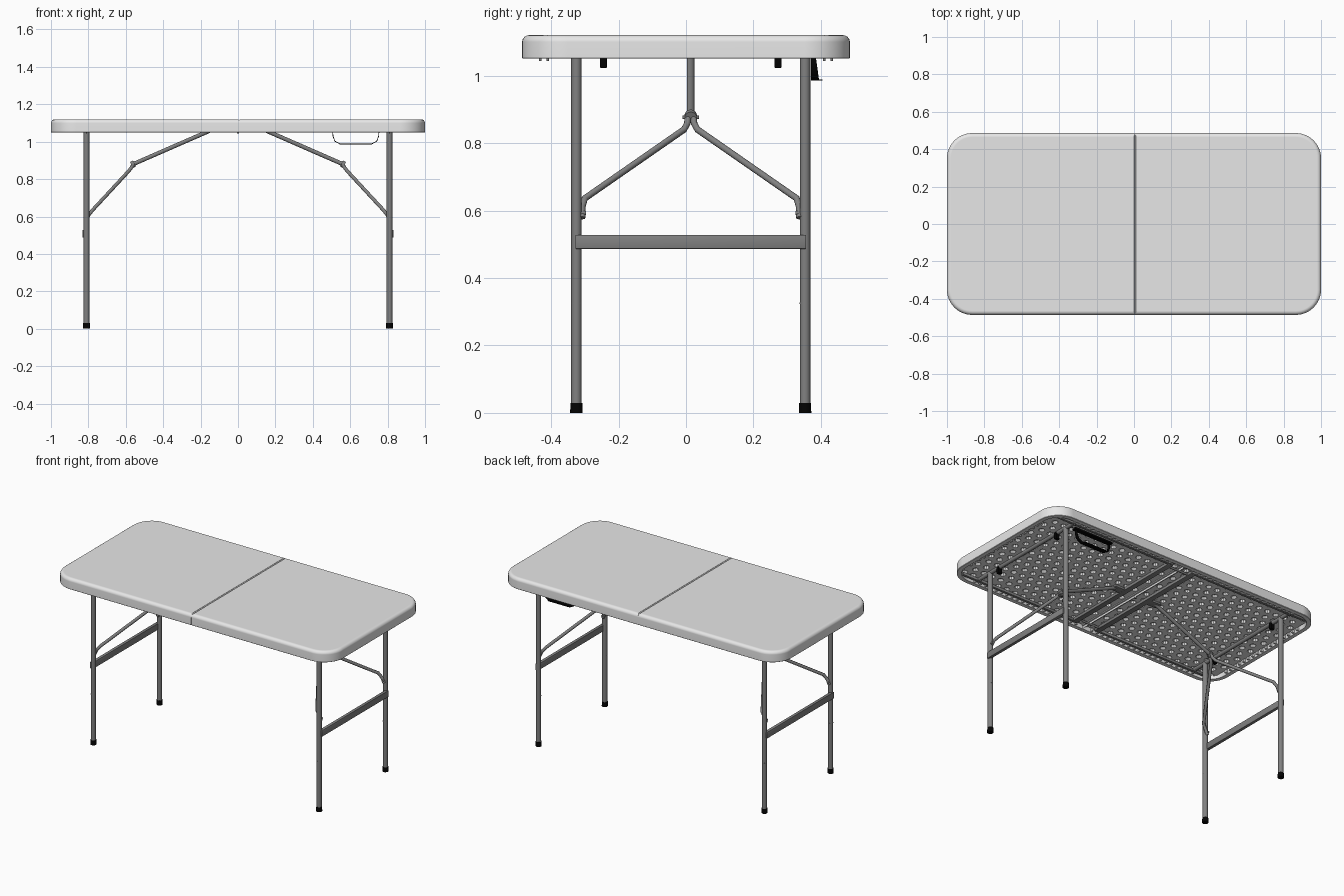
import bpy, bmesh, math
from mathutils import Vector, Matrix

if "Cube" in bpy.data.objects:
    bpy.data.objects.remove(bpy.data.objects["Cube"])


def material(name, value):
    m = bpy.data.materials.new(name)
    m.use_nodes = True
    color = (value, value, value, 1)
    m.diffuse_color = color
    m.node_tree.nodes["Principled BSDF"].inputs["Base Color"].default_value = color
    return m


PLASTIC = material("light grey plastic", 0.8)
STEEL = material("grey steel", 0.22)
BLACK = material("black rubber", 0.001)

MID = 0.014      # centre line of the folding frame in y
LEG_X = 0.81
LEG_Y = 0.339
SEAM_X = 0.005


def finish(name, bm, mat, smooth=True):
    bmesh.ops.recalc_face_normals(bm, faces=bm.faces)
    me = bpy.data.meshes.new(name)
    bm.to_mesh(me)
    bm.free()
    ob = bpy.data.objects.new(name, me)
    bpy.context.collection.objects.link(ob)
    me.materials.append(mat)
    if smooth:
        bpy.ops.object.select_all(action="DESELECT")
        ob.select_set(True)
        bpy.context.view_layer.objects.active = ob
        bpy.ops.object.shade_smooth_by_angle(angle=math.radians(35))
    return ob


def box(name, center, size, mat, bevel=0.0):
    bm = bmesh.new()
    bmesh.ops.create_cube(bm, size=1, matrix=Matrix.Translation(center) @ Matrix.Diagonal((*size, 1)))
    if bevel:
        bmesh.ops.bevel(bm, geom=bm.edges[:], offset=bevel, segments=2, affect="EDGES", profile=0.5)
    return finish(name, bm, mat, bevel > 0)


def rod(name, a, b, r, mat, r2=None):
    a, b = Vector(a), Vector(b)
    d = b - a
    bm = bmesh.new()
    m = Matrix.Translation((a + b) / 2) @ d.to_track_quat("Z", "Y").to_matrix().to_4x4()
    bmesh.ops.create_cone(bm, cap_ends=True, segments=16, radius1=r, radius2=r2 or r, depth=d.length, matrix=m)
    return finish(name, bm, mat)


def tube(name, points, r, mat):
    cu = bpy.data.curves.new(name, "CURVE")
    cu.dimensions = "3D"
    cu.bevel_depth, cu.bevel_resolution, cu.use_fill_caps = r, 3, True
    sp = cu.splines.new("POLY")
    sp.points.add(len(points) - 1)
    for p, co in zip(sp.points, points):
        p.co = (*co, 1)
    sp.use_smooth = True
    ob = bpy.data.objects.new(name, cu)
    bpy.context.collection.objects.link(ob)
    cu.materials.append(mat)
    bpy.ops.object.select_all(action="DESELECT")
    ob.select_set(True)
    bpy.context.view_layer.objects.active = ob
    bpy.ops.object.convert(target="MESH")


# Half of the table top: rounded outline rings lofted from recess to top face.
# The halves touch along the seam and part into a shallow groove on top.
def outline(side, inset, z):
    x_out, y, r = 1 - inset, 0.486 - inset, 0.135 - inset
    x_seam = SEAM_X + side * (0.005 if z > 1.117 else 0.0002)
    pts = [(x_seam, -y)]
    for k, sy in ((0, -1), (1, 1)):
        for i in range(13):
            a = math.radians(-90 + 90 * k + 7.5 * i)
            pts.append((side * (x_out - r + r * math.cos(a)), sy * (y - r) + r * math.sin(a)))
    pts.append((x_seam, y))
    return [(px, py, z) for px, py in pts]


def top_half(name, side):
    bm = bmesh.new()
    profile = [(0.034, 1.087), (0.03, 1.054), (0.027, 1.05), (0.002, 1.05), (0, 1.052), (0, 1.1),
               (0.002, 1.108), (0.007, 1.115), (0.014, 1.119), (0.022, 1.12)]
    rings = [[bm.verts.new(c) for c in outline(side, i, z)] for i, z in profile]
    for a, b in zip(rings, rings[1:]):
        for i in range(len(a)):
            j = (i + 1) % len(a)
            bm.faces.new((a[i], a[j], b[j], b[i]))
    bm.faces.new(rings[0])
    bm.faces.new(rings[-1])
    ob = finish(name, bm, PLASTIC)
    ob.modifiers.new("Flat top shading", "WEIGHTED_NORMAL").keep_sharp = True


# Underside skin: staggered cells, each with a round dimple pressed upward
def underside(name, side):
    x0, x1, y1 = 0.012, 0.958, 0.446
    nx, ny = 15, 15
    w, h = (x1 - x0) / nx, 2 * y1 / ny
    bm = bmesh.new()
    for row in range(ny):
        cy = -y1 + (row + 0.5) * h
        shift = 0.5 * (row % 2)
        for col in range(nx + row % 2):
            cx = x0 + (col + 0.5 - shift) * w
            rings = [[], [], []]
            partial = cx < x0 + 0.4 * w or cx > x1 - 0.4 * w
            for i in range(8):
                a = i * math.pi / 4
                c, s = math.cos(a), math.sin(a)
                k = max(abs(c), abs(s))
                ox = min(max(cx + c / k * w / 2, x0), x1)
                rings[0].append(bm.verts.new((side * ox, cy + s / k * h / 2, 1.068)))
                if not partial:
                    for ring, r, z in ((1, 0.019, 1.068), (2, 0.013, 1.083)):
                        rings[ring].append(bm.verts.new((side * (cx + r * c), cy + r * s, z)))
            if partial:
                bm.faces.new(rings[0])
                continue
            for a, b in zip(rings, rings[1:]):
                for i in range(8):
                    j = (i + 1) % 8
                    bm.faces.new((a[i], a[j], b[j], b[i]))
            bm.faces.new(rings[2])
    bmesh.ops.remove_doubles(bm, verts=bm.verts, dist=0.0005)
    ob = finish(name, bm, PLASTIC, False)
    # The skin is open, so point its faces downward
    if sum(p.normal.z * p.area for p in ob.data.polygons) > 0:
        ob.data.flip_normals()


# Small ribs that brace the inside of the rim
def rim_ribs(name, side):
    spots = [(0.06 + 0.04 * i, e * 0.449, 0.012, 0.016) for i in range(20) for e in (-1, 1)]
    spots += [(0.963, -0.32 + 0.04 * i, 0.016, 0.012) for i in range(17)]
    bm = bmesh.new()
    for x, y, sx, sy in spots:
        m = Matrix.Translation((side * x, y, 1.064)) @ Matrix.Diagonal((sx, sy, 0.022, 1))
        bmesh.ops.create_cube(bm, size=1, matrix=m)
    finish(name, bm, PLASTIC, False)


for label, s in (("left", 1), ("right", -1)):
    top_half(f"{label}_table_top", s)
    underside(f"{label}_underside", s)
    rim_ribs(f"{label}_rim_ribs", s)
    x = s * LEG_X

    # Frame rails below the top
    for end, e in (("front", -1), ("back", 1)):
        box(f"{label}_{end}_side_rail", (s * 0.5, e * 0.43, 1.061), (0.86, 0.016, 0.018), STEEL, 0.002)
    box(f"{label}_center_beam", (s * 0.085, 0, 1.061), (0.035, 0.87, 0.02), STEEL, 0.002)
    rod(f"{label}_pivot_tube", (x, -0.435, 1.064), (x, 0.435, 1.064), 0.0125, STEEL)

    # Legs with feet, clips and brace arms
    for end, e in (("front", -1), ("back", 1)):
        y = MID + e * LEG_Y
        rod(f"{label}_{end}_leg", (x, y, 0.02), (x, y, 1.066), 0.0155, STEEL)
        rod(f"{label}_{end}_leg_joint", (x, y, 0.323), (x, y, 0.327), 0.0158, STEEL)
        rod(f"{label}_{end}_foot", (x, y, 0), (x, y, 0.03), 0.0185, BLACK, 0.0175)
        box(f"{label}_{end}_clip", (x, MID + e * 0.259, 1.045), (0.026, 0.021, 0.044), BLACK, 0.002)
        ya = MID + e * 0.322
        tube(f"{label}_{end}_brace_arm",
             [(s * 0.812, ya, 0.578), (s * 0.797, ya, 0.61), (s * 0.776, ya - e * 0.008, 0.636),
              (s * 0.587, MID + e * 0.02, 0.84), (s * 0.572, MID + e * 0.01, 0.858),
              (s * 0.557, MID + e * 0.008, 0.885)], 0.0098, STEEL)
        rod(f"{label}_{end}_brace_pin", (x, y, 0.593), (x, ya - e * 0.012, 0.593), 0.006, STEEL)
        for dy in (0.41, 0.432):
            rod(f"{label}_{end}_rail_screw", (x, e * dy, 1.043), (x, e * dy, 1.06), 0.004, STEEL)

    # Crossbar between the legs
    box(f"{label}_crossbar", (x + s * 0.012, MID, 0.507), (0.02, 0.684, 0.041), STEEL, 0.002)

    # Central stem and locking collar
    low, high = Vector((s * 0.565, MID, 0.878)), Vector((s * 0.13, MID, 1.068))
    d = (high - low).normalized()
    rod(f"{label}_brace_stem", low, high, 0.011, STEEL)
    rod(f"{label}_lock_collar", low - d * 0.006, low + d * 0.012, 0.018, STEEL)
    rod(f"{label}_lock_pin", low - Vector((0, 0.024, 0.002)), low + Vector((0, 0.024, -0.002)), 0.005, STEEL)
    box(f"{label}_stem_bracket", (s * 0.13, MID, 1.059), (0.08, 0.05, 0.014), STEEL, 0.002)

# Seam cover below, central hinge rods and bolt
box("center_seam_cover", (0, 0, 1.069), (0.03, 0.9, 0.012), PLASTIC)
for e in (-1, 1):
    rod("center_hinge", (-0.08, e * 0.4, 1.058), (0.08, e * 0.4, 1.058), 0.007, STEEL)
rod("center_bolt", (0, MID, 1.043), (0, MID, 1.07), 0.006, STEEL)

# Carry handle: a flared ribbon bent into a U below the back edge
bm = bmesh.new()
path = [(0.505, 1.07), (0.508, 1.03), (0.518, 1.003), (0.545, 0.988),
        (0.715, 0.988), (0.742, 1.003), (0.752, 1.03), (0.755, 1.07)]
strip = []
for x, z in path:
    drop = (1.07 - z) / 0.082
    strip.append((bm.verts.new((x, 0.37, z)), bm.verts.new((x, 0.383 + 0.011 * drop, z))))
for (a, b), (c, d) in zip(strip, strip[1:]):
    bm.faces.new((a, b, d, c))
handle = finish("carry_handle", bm, BLACK)
solid = handle.modifiers.new("Thickness", "SOLIDIFY")
solid.thickness, solid.offset = 0.004, 0
box("handle_lip", (0.63, 0.393, 0.987), (0.16, 0.024, 0.003), BLACK)
box("handle_mount", (0.63, 0.378, 1.063), (0.28, 0.03, 0.012), BLACK, 0.002)
